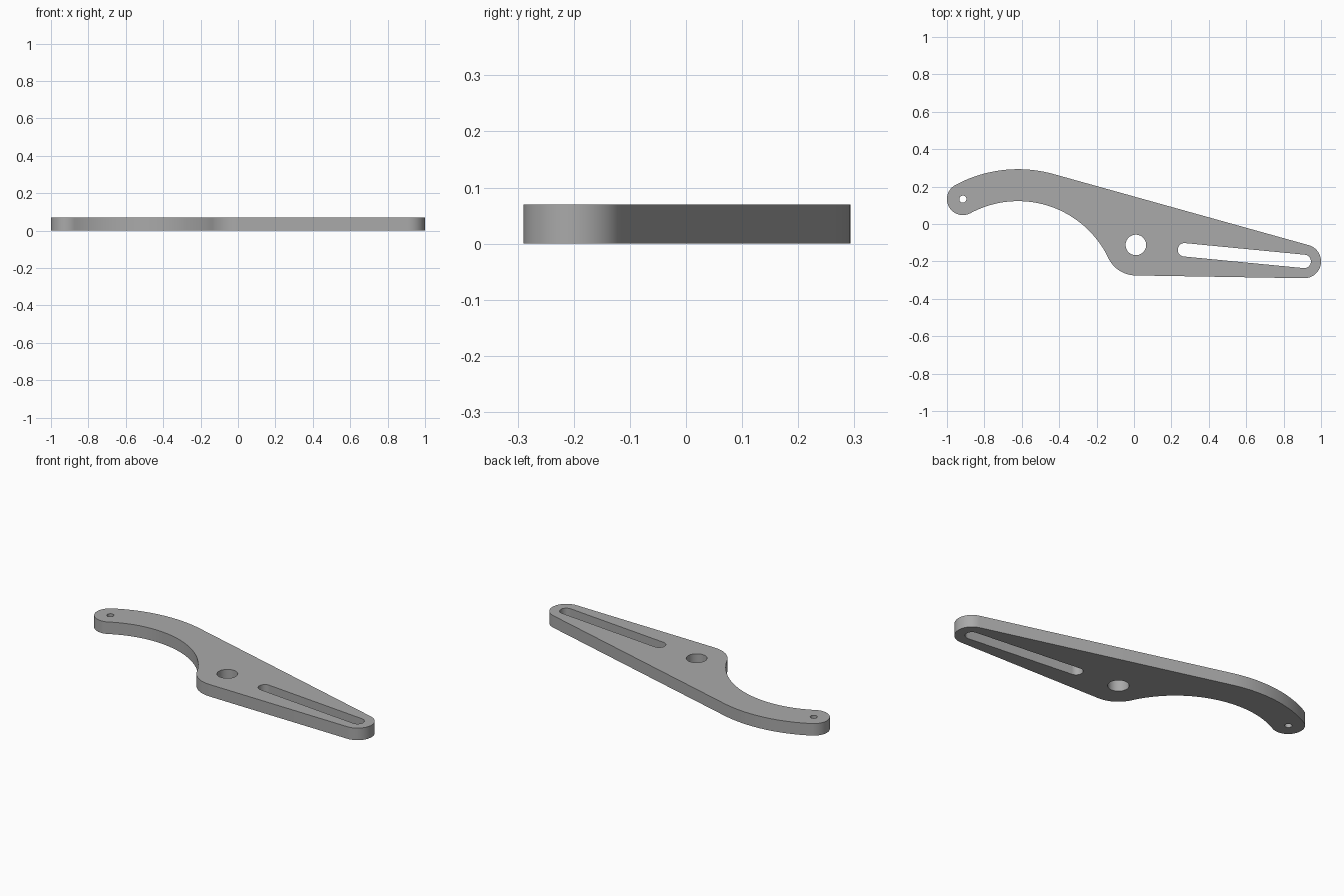
import bpy, bmesh
from math import acos, atan2, cos, sin, pi
from mathutils import Vector

cube = bpy.data.objects.get("Cube")
if cube:
    bpy.data.objects.remove(cube)

THICK = 0.07
tip, hub, end = Vector((-0.915, 0.133)), Vector((0.01, -0.112)), Vector((0.91, -0.2))
bend = Vector((-0.62, -0.413))          # centre of the curved arm
slot_start = Vector((0.27, -0.138))
hub_r, end_r, slot_r = 0.163, 0.09, 0.036
inner_r = (hub - bend).length - hub_r    # arm blends tangentially into the hub
tip_r = (tip - bend).length - inner_r
outer_r = inner_r + 2 * tip_r


def angle(a, b):
    return atan2(b.y - a.y, b.x - a.x)


def arc(c, r, a0, a1, n):
    return [(c.x + r * cos(a0 + (a1 - a0) * i / n),
             c.y + r * sin(a0 + (a1 - a0) * i / n)) for i in range(n + 1)]


def circle(c, r, n):
    return arc(c, r, 0, 2 * pi, n)[:-1]


def tangent(c0, r0, c1, r1, side):
    # Normal direction of the straight edge touching both circles
    return angle(c0, c1) + side * acos((r0 - r1) / (c1 - c0).length)


# Outer contour, counter-clockwise
low = tangent(hub, hub_r, end, end_r, -1)
top = tangent(bend, outer_r, end, end_r, 1)
tip_a, hub_a = angle(bend, tip), angle(bend, hub)
outline = (arc(end, end_r, low, top, 32)
           + arc(bend, outer_r, top, tip_a, 40)
           + arc(tip, tip_r, tip_a, tip_a + pi, 32)[1:]
           + arc(bend, inner_r, tip_a, hub_a, 56)[1:]
           + arc(hub, hub_r, hub_a + pi, low + 2 * pi, 24)[1:])

# Pin hole, pivot hole and adjustment slot
s = angle(slot_start, end)
slot = (arc(end, slot_r, s - pi / 2, s + pi / 2, 20)
        + arc(slot_start, slot_r, s + pi / 2, s + 3 * pi / 2, 20))
loops = [outline, circle(tip, 0.019, 32), circle(hub, 0.055, 48), slot]

# Fill the profile and extrude it into a plate
bm = bmesh.new()
for loop in loops:
    verts = [bm.verts.new((x, y, 0)) for x, y in loop]
    for i, v in enumerate(verts):
        bm.edges.new((v, verts[i - 1]))
bmesh.ops.triangle_fill(bm, use_beauty=True, edges=bm.edges[:], normal=(0, 0, 1))
geom = bmesh.ops.extrude_face_region(bm, geom=bm.faces[:], use_keep_orig=True)["geom"]
bmesh.ops.translate(bm, vec=(0, 0, THICK),
                    verts=[g for g in geom if isinstance(g, bmesh.types.BMVert)])
bmesh.ops.recalc_face_normals(bm, faces=bm.faces[:])
mesh = bpy.data.meshes.new("lever_arm")
bm.to_mesh(mesh)
bm.free()

# Plain grey metal
grey = bpy.data.materials.new("grey_metal")
grey.use_nodes = True
grey.diffuse_color = (0.4, 0.4, 0.4, 1)
grey.node_tree.nodes["Principled BSDF"].inputs["Base Color"].default_value = (0.4, 0.4, 0.4, 1)
mesh.materials.append(grey)

arm = bpy.data.objects.new("lever_arm", mesh)
bpy.context.collection.objects.link(arm)
bpy.ops.object.select_all(action='DESELECT')
arm.select_set(True)
bpy.context.view_layer.objects.active = arm
bpy.ops.object.shade_smooth_by_angle(angle=pi / 6)
